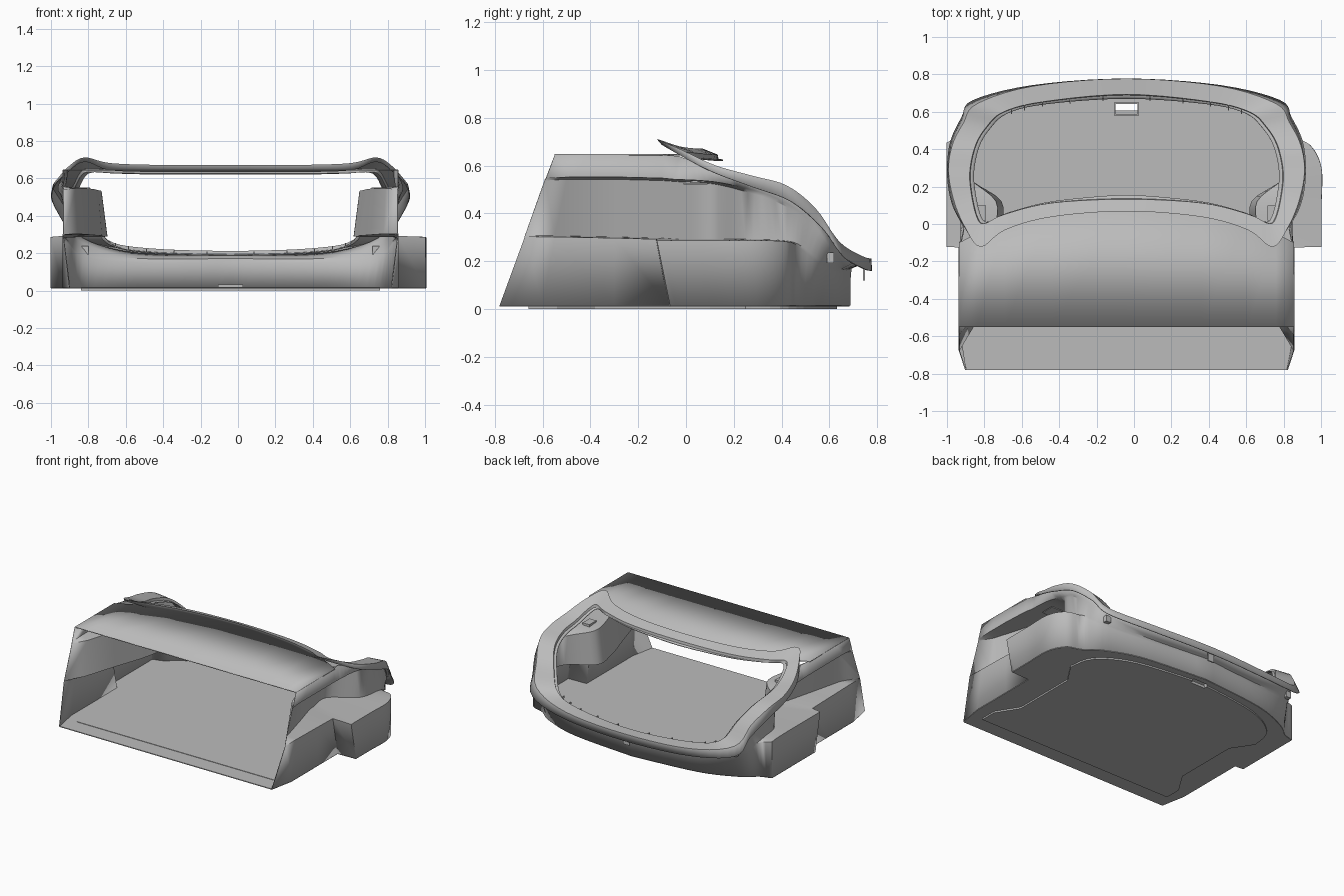
import bpy, bmesh, math
from mathutils import Vector

if "Cube" in bpy.data.objects:
    bpy.data.objects.remove(bpy.data.objects["Cube"])

CX = -0.04  # the trunk sits slightly off centre
grey = bpy.data.materials.new("plain grey")
grey.use_nodes = True
grey.diffuse_color = (0.5, 0.5, 0.5, 1)
grey.node_tree.nodes["Principled BSDF"].inputs["Base Color"].default_value = (0.5, 0.5, 0.5, 1)


def make(name, verts, faces, thick=0, smooth=True):
    mesh = bpy.data.meshes.new(name)
    mesh.from_pydata([tuple(v) for v in verts], [], faces)
    bm = bmesh.new()
    bm.from_mesh(mesh)
    bmesh.ops.remove_doubles(bm, verts=bm.verts, dist=0.0005)
    bmesh.ops.recalc_face_normals(bm, faces=bm.faces)
    bm.to_mesh(mesh)
    bm.free()
    mesh.materials.append(grey)
    ob = bpy.data.objects.new(name, mesh)
    bpy.context.collection.objects.link(ob)
    if smooth:
        bpy.ops.object.select_all(action='DESELECT')
        ob.select_set(True)
        bpy.context.view_layer.objects.active = ob
        bpy.ops.object.shade_smooth_by_angle(angle=math.radians(32))
    if thick:
        mod = ob.modifiers.new("shell", 'SOLIDIFY')
        mod.thickness = thick
        mod.offset = 0
    return ob


def spline(pts, k, closed=False):
    """Smooth curve through the points, k steps per span."""
    p = [Vector(q) for q in pts]
    n = len(p)
    get = (lambda i: p[i % n]) if closed else (lambda i: p[max(0, min(n - 1, i))])
    out = []
    for i in range(n if closed else n - 1):
        a, b, c, d = (get(i + j) for j in (-1, 0, 1, 2))
        for s in range(k):
            t = s / k
            out.append(b + (c - a) * t / 2 + (a * 2 - b * 5 + c * 4 - d) * t * t / 2
                       + (b * 3 - a - c * 3 + d) * t ** 3 / 2)
    return out if closed else out + [p[-1]]


def mirror(half):
    """Full run of points from a half that ends on the centre line."""
    return [Vector((-x, y, z)) for x, y, z in half] + [Vector(q) for q in half[-2::-1]]


def loft(name, rows, closed=False, thick=0.006):
    n = len(rows[0])
    verts = [v + Vector((CX, 0, 0)) for r in rows for v in r]
    faces = [(r * n + i, r * n + (i + 1) % n, (r + 1) * n + (i + 1) % n, (r + 1) * n + i)
             for r in range(len(rows) - 1) for i in range(n if closed else n - 1)]
    return make(name, verts, faces, thick)


def slab(name, outline, z0, z1):
    n = len(outline)
    verts = [(p[0] + CX, p[1], z) for z in (z0, z1) for p in outline]
    faces = [tuple(range(n)), tuple(range(n, 2 * n))]
    faces += [(i, (i + 1) % n, n + (i + 1) % n, n + i) for i in range(n)]
    return make(name, verts, faces, 0, False)


def box(name, x, y, z, sx, sy, sz):
    sx, sy = sx / 2, sy / 2
    return slab(name, [(x - sx, y - sy), (x + sx, y - sy), (x + sx, y + sy), (x - sx, y + sy)],
                z - sz / 2, z + sz / 2)


# Side wall stations, front to back: bottom, box rim, arch foot, arch top, ledge, upper rim
front = [
    [(.86, -.78, .015), (.895, -.675, .3), (.894, -.675, .305), (.893, -.59, .54), (.895, -.585, .55), (.895, -.55, .645)],
    [(.895, -.6, .015), (.895, -.55, .3), (.82, -.55, .305), (.83, -.5, .545), (.895, -.48, .555), (.895, -.4, .645)],
    [(.895, -.3, .015), (.895, -.3, .295), (.75, -.3, .3), (.77, -.3, .545), (.895, -.3, .555), (.895, -.3, .645)],
    [(.895, -.07, .015), (.895, -.125, .29), (.69, -.1, .295), (.73, -.1, .54), (.89, -.1, .55), (.885, -.1, .645)],
    [(1.04, -.065, .015), (1.04, -.12, .285), (.68, -.03, .29), (.71, -.03, .535), (.885, -.05, .545), (.87, -.03, .64)]]
back = [front[-1],
    [(1.04, .1, .015), (1.04, .1, .285), (.67, .12, .29), (.7, .12, .525), (.885, .12, .535), (.91, .12, .585)],
    [(1.04, .3, .015), (1.04, .3, .285), (.85, .25, .29), (.86, .26, .49), (.88, .28, .5), (.92, .28, .54)],
    [(.98, .42, .015), (.98, .42, .28), (.88, .4, .285), (.88, .4, .44), (.89, .41, .45), (.9, .42, .505)],
    [(.88, .46, .015), (.88, .47, .26), (.87, .48, .265), (.86, .51, .36), (.86, .52, .37), (.85, .53, .41)],
    [(.77, .54, .015), (.79, .57, .18), (.79, .58, .19), (.79, .59, .22), (.79, .61, .25), (.79, .62, .28)],
    [(.5, .635, .015), (.5, .64, .15), (.5, .645, .16), (.5, .65, .17), (.5, .67, .18), (.5, .71, .2)],
    [(0, .685, .015), (0, .687, .15), (0, .69, .16), (0, .69, .17), (0, .71, .18), (0, .75, .195)]]

rows = []
for r in range(6):
    half = [Vector(s[r]) for s in front[:-1]] + spline([s[r] for s in back], 5)
    row = mirror(half)
    for v in row:
        v.x = max(v.x, -.96)  # the box on this side is shallower
    rows.append(row)
loft("trunk_walls", rows)

# Floor, with a slightly proud mat
floor = slab("floor", rows[0], .011, .017)
edge = [(.8, -.66, 0), (.8, -.54, 0), (.7, -.38, 0), (.7, .1, 0), (.8, .25, 0)]
curve = spline([edge[-1], (.75, .43, 0), (.5, .57, 0), (0, .64, 0)], 5)
mat = slab("floor_mat", mirror([Vector(q) for q in edge[:-1]] + curve), 0, .02)

# Latch opening through the floor, with a raised frame
cutter = box("latch_cutter", 0, .625, .02, .12, .035, .1)
cutter.hide_render = True
for ob in (floor, mat):
    mod = ob.modifiers.new("latch hole", 'BOOLEAN')
    mod.object = cutter
    mod.solver = 'EXACT'
    bpy.context.view_layer.objects.active = ob
    bpy.ops.object.modifier_apply(modifier=mod.name)
bpy.data.objects.remove(cutter)
for s in (-1, 1):
    box("latch_frame_side", s * .064, .615, .022, .008, .07, .02)
    box("latch_frame_bar", 0, .615 + s * .031, .022, .136, .008, .02)

# Flat shelf over the front half
shelf_back = [(.895, -.1, .645), (.8, -.05, .645), (.65, .02, .645), (.4, .08, .645), (0, .1, .645)]
shelf_front = [(x, -.55, .645) for x, y, z in shelf_back]
loft("parcel_shelf", [mirror(shelf_front), mirror(shelf_back)])

# Tailgate frame: half outlines from front centre to rear centre
skirt = [(0, .08, .635), (.4, .05, .635), (.65, -.02, .645), (.78, -.1, .69), (.875, 0, .63), (.935, .12, .57),
         (.957, .28, .51), (.94, .44, .45), (.88, .57, .34), (.82, .66, .22), (.5, .74, .17), (0, .775, .16)]
outer = [(0, .07, .67), (.4, .04, .67), (.65, -.03, .68), (.78, -.12, .71), (.86, -.02, .665), (.92, .12, .6),
         (.95, .28, .555), (.93, .42, .515), (.87, .54, .42), (.8, .64, .28), (.5, .735, .22), (0, .775, .21)]
inner = [(0, .13, .645), (.4, .11, .645), (.65, .05, .65), (.76, 0, .655), (.8, .03, .635), (.83, .15, .58),
         (.84, .28, .55), (.81, .42, .505), (.75, .52, .41), (.66, .6, .27), (.45, .655, .225), (0, .695, .21)]


def ring(half):
    return spline([Vector(q) for q in half] + [Vector((-x, y, z)) for x, y, z in half[-2:0:-1]], 5, True)


def inset(row, amount, drop):
    mid = Vector((0, .35, 0))
    out = []
    for v in row:
        d = Vector((v.x, v.y, 0)) - mid
        out.append(v - d.normalized() * amount - Vector((0, 0, drop)))
    return out


rim = ring(inner)
groove, lip = inset(rim, .004, .018), inset(rim, .025, .022)
loft("tailgate_frame", [ring(skirt), ring(outer), rim, groove, lip], True)

# Ribs along the rear sill
sill = spline(inner[-3:], 6)
for s in (-1, 1):
    for p in sill[2:-1:2]:
        box("sill_rib", s * p.x, p.y - .014, p.z - .012, .006, .028, .016)

# Side lamps on the arch ledges and small rear brackets
for s in (-1, 1):
    box("side_lamp", s * .78, .06, .54, .055, .08, .02)
    box("lamp_base", s * .78, .04, .525, .09, .1, .006)
    box("rear_bracket", s * .78, .605, .215, .04, .03, .045)

# Latch tab below the rear edge
box("latch_tab", 0, .745, .155, .05, .008, .07)
